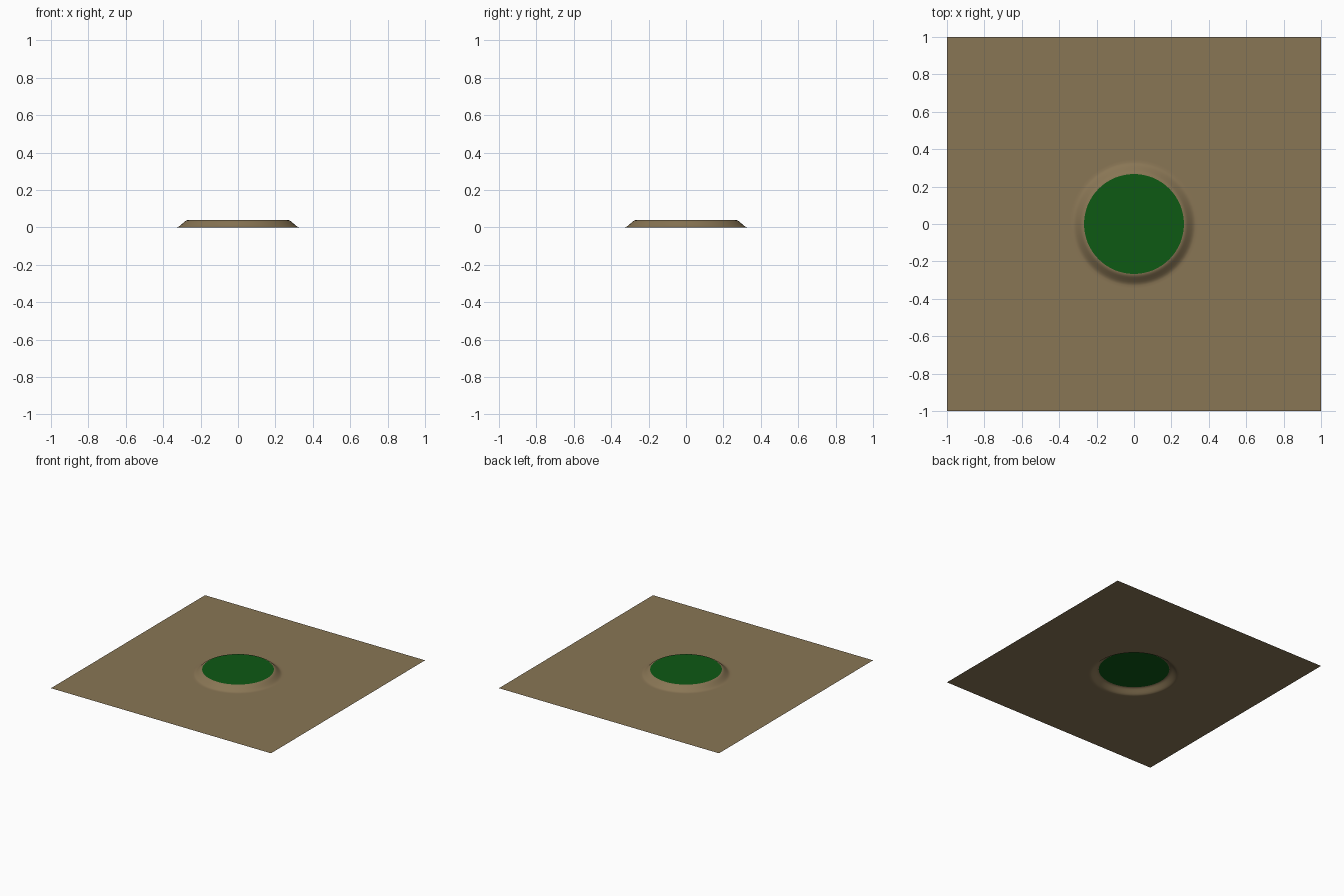
import bpy, bmesh
from math import cos, sin, pi

if "Cube" in bpy.data.objects:
    bpy.data.objects.remove(bpy.data.objects["Cube"])

SEG = 64


def material(name, rgb):
    m = bpy.data.materials.new(name)
    m.diffuse_color = (*rgb, 1)
    m.use_nodes = True
    m.node_tree.nodes["Principled BSDF"].inputs["Base Color"].default_value = m.diffuse_color
    return m


def finish(name, bm, mat):
    me = bpy.data.meshes.new(name)
    bm.to_mesh(me)
    bm.free()
    me.materials.append(mat)
    me.shade_smooth()
    ob = bpy.data.objects.new(name, me)
    bpy.context.collection.objects.link(ob)
    return ob


def ring(bm, r, z, square=False):
    verts = []
    for i in range(SEG):
        c, s = cos(2 * pi * i / SEG), sin(2 * pi * i / SEG)
        k = r / max(abs(c), abs(s)) if square else r
        verts.append(bm.verts.new((c * k, s * k, z)))
    return verts


# Ground sheet: square border rising into a softly rounded raised collar
bm = bmesh.new()
rings = [ring(bm, 1.0, 0, square=True)]
profile = [(0.345, 0), (0.33, 0.0), (0.32, 0.003), (0.31, 0.01), (0.298, 0.02),
           (0.287, 0.03), (0.279, 0.036), (0.272, 0.039), (0.266, 0.04)]
rings += [ring(bm, r, z) for r, z in profile]
for a, b in zip(rings, rings[1:]):
    for i in range(SEG):
        j = (i + 1) % SEG
        bm.faces.new((a[i], a[j], b[j], b[i]))
finish("ground_sheet", bm, material("earth", (0.25, 0.18, 0.09)))

# Green disc closing the top of the collar
bm = bmesh.new()
bm.faces.new(ring(bm, 0.267, 0.04))
finish("green_disc", bm, material("green", (0.004, 0.10, 0.007)))
